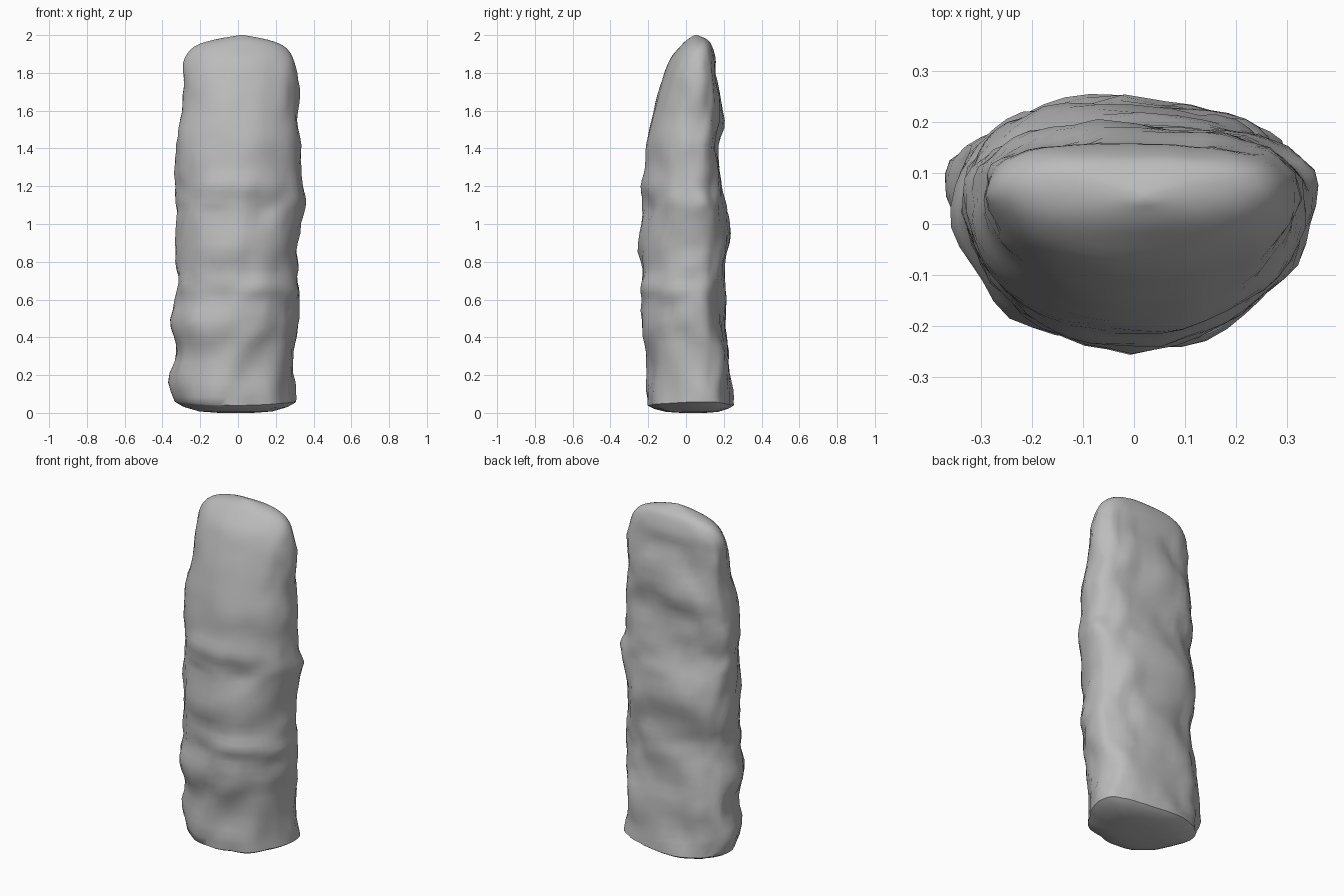
import bpy, bmesh, math
from mathutils import Vector, noise

cube = bpy.data.objects.get("Cube")
if cube:
    bpy.data.objects.remove(cube, do_unlink=True)

# One plain stone colour
stone = bpy.data.materials.new("grey stone")
stone.use_nodes = True
grey = (0.5, 0.5, 0.5, 1)
stone.diffuse_color = grey
stone.node_tree.nodes["Principled BSDF"].inputs["Base Color"].default_value = grey

# Outline of the pillar: height, right edge, left edge, front edge, back edge
OUTLINE = [
    (.06, -.33, .31, -.2, .25),
    (.16, -.365, .3, -.21, .23),
    (.32, -.33, .3, -.21, .235),
    (.45, -.35, .31, -.238, .215),
    (.58, -.335, .32, -.23, .205),
    (.66, -.33, .33, -.238, .205),
    (.76, -.33, .31, -.235, .21),
    (.9, -.33, .32, -.25, .23),
    (1.05, -.325, .345, -.23, .22),
    (1.12, -.33, .355, -.233, .21),
    (1.2, -.325, .34, -.238, .19),
    (1.3, -.33, .33, -.215, .185),
    (1.42, -.325, .335, -.21, .18),
    (1.55, -.31, .32, -.185, .195),
    (1.68, -.295, .32, -.15, .18),
    (1.8, -.29, .31, -.115, .165),
    (1.88, -.275, .29, -.08, .16),
    (1.94, -.23, .245, -.03, .14),
    (1.975, -.13, .16, .005, .115),
    (2, .01, .03, .045, .06),
]

# Hollows and lumps on the front: x, height, radius, depth
DENTS = [(-.24, .2, .07, .025), (.07, .22, .07, .03), (.04, .08, .07, -.01),
         (.13, 1.1, .08, .02), (.0, .46, .07, .012), (.05, .66, .1, -.01),
         (-.12, .6, .1, .012)]
SEGMENTS = 44
STEPS = 3


def catmull(a, b, c, d, t):
    return .5 * (2 * b + (c - a) * t + (2 * a - 5 * b + 4 * c - d) * t * t
                 + (3 * b - a - 3 * c + d) * t ** 3)


def smooth_rows(rows):
    """Refine the outline rows with a smooth curve."""
    last = len(rows) - 1
    for i in range(last):
        around = [rows[min(max(i + k, 0), last)] for k in (-1, 0, 1, 2)]
        for s in range(STEPS):
            yield [catmull(*column, s / STEPS) for column in zip(*around)]
    yield rows[last]


def bump(x, z, side):
    """Outward offset of the weathered surface; side runs -1 front to 1 back."""
    back, front = max(side, 0), max(-side, 0)
    fade = min(1, max(0, (2 - z) / .25))
    calm = 1 - .6 * front * min(1, max(0, (z - 1.1) * 4))
    offset = .018 * calm * noise.noise(Vector((x * 6, side * 2, z * 5)))
    offset += .012 * calm * noise.noise(Vector((x * 13, side * 4, z * 11)))
    # slanting ridges and an upright spine on the back
    offset += .009 * back * math.sin(13 * (z - .7 * x))
    offset -= .01 * back * (1 - math.exp(-((x + .07) / .12) ** 2))
    for dx, dz, radius, depth in DENTS:
        reach = ((x - dx) ** 2 + (z - dz) ** 2) / radius ** 2
        offset -= depth * front * math.exp(-reach)
    return offset * fade


def section(row):
    """Cross-section with a round front and a flatter back."""
    z, right, left, front, back = row
    cx, half = (right + left) / 2, (left - right) / 2
    cy = front + .6 * (back - front)
    points = []
    for k in range(SEGMENTS):
        angle = math.tau * k / SEGMENTS
        c, s = math.cos(angle), math.sin(angle)
        power, depth = (2.7, back - cy) if s > 0 else (1.95, cy - front)
        x = half * math.copysign(abs(c) ** (2 / power), c)
        y = depth * math.copysign(abs(s) ** (2 / power), s)
        offset = bump(cx + x, z, s)
        points.append(Vector((cx + x + c * offset, cy + y + s * offset, z)))
    return points


def bridge(bm, lower, upper):
    for k in range(SEGMENTS):
        n = (k + 1) % SEGMENTS
        bm.faces.new((lower[k], lower[n], upper[n], upper[k]))


bm = bmesh.new()
body = [section(row) for row in smooth_rows(OUTLINE)]

# Wavy lower rim, dipping at the front and back
middle = sum(body[0], Vector()) / SEGMENTS
for p in body[0]:
    p.z -= .02 * (1 - min(1, abs(p.x / .32)) ** 2)

# Bulging underside, from its lowest point out to the rim
under = []
for scale in (.3, .6, .85, .95):
    ring = [middle.lerp(p, scale) for p in body[0]]
    for p, rim in zip(ring, body[0]):
        p.z = rim.z * scale ** 4
    under.append(ring)

rings = [[bm.verts.new(p) for p in ring] for ring in under + body]
for lower, upper in zip(rings, rings[1:]):
    bridge(bm, lower, upper)
base = bm.verts.new((middle.x, middle.y, 0))
for k in range(SEGMENTS):
    bm.faces.new((base, rings[0][(k + 1) % SEGMENTS], rings[0][k]))
bm.faces.new(rings[-1])
bmesh.ops.recalc_face_normals(bm, faces=bm.faces)

mesh = bpy.data.meshes.new("standing_stone")
bm.to_mesh(mesh)
bm.free()
mesh.materials.append(stone)
pillar = bpy.data.objects.new("standing_stone", mesh)
bpy.context.collection.objects.link(pillar)
bpy.context.view_layer.objects.active = pillar
pillar.select_set(True)
bpy.ops.object.shade_smooth_by_angle(angle=math.radians(50))
